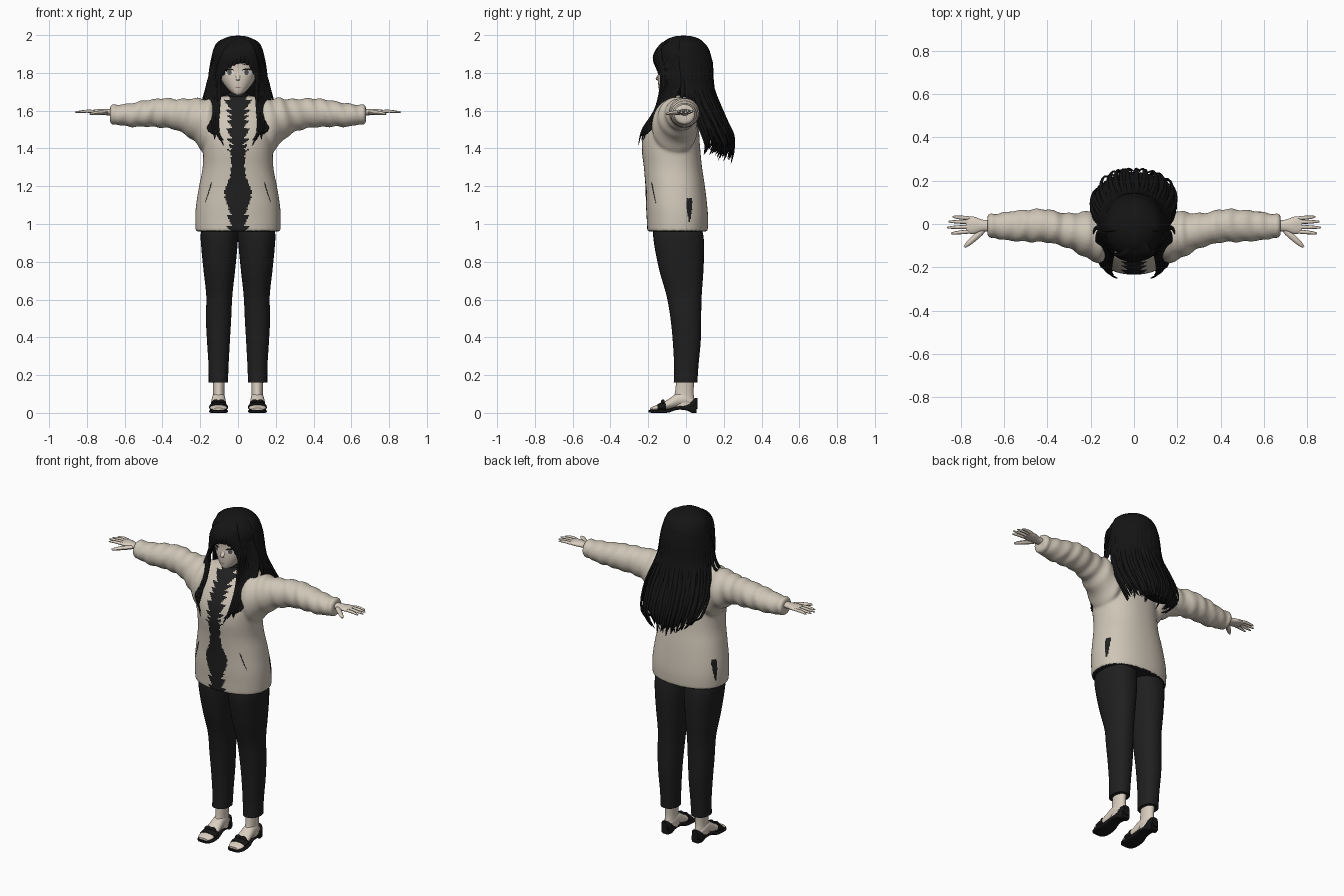
import bpy, bmesh, math, random
from mathutils import Vector
from mathutils.bvhtree import BVHTree

random.seed(4)
if "Cube" in bpy.data.objects:
    bpy.data.objects.remove(bpy.data.objects["Cube"])


def material(name, r, g, b):
    m = bpy.data.materials.new(name)
    m.use_nodes = True
    m.diffuse_color = (r, g, b, 1)
    bsdf = m.node_tree.nodes["Principled BSDF"]
    bsdf.inputs["Base Color"].default_value = (r, g, b, 1)
    bsdf.inputs["Roughness"].default_value = 0.9
    return m


HAIR = material("hair black", .007, .007, .007)
CLOTH = material("charcoal cloth", .014, .014, .014)
CREAM = material("cream jacket", .62, .56, .47)
SKIN = material("pale skin", .69, .61, .52)
SHOE = material("sandal black", .008, .008, .008)
WHITE = material("eye white", .75, .73, .70)
IRIS = material("iris grey", .10, .09, .08)
LIP = material("lip brown", .30, .17, .13)


def spline(rows, n):
    """Smooth samples through a short list of tuples."""
    out, last = [], len(rows) - 1
    for k in range(n + 1):
        f = k / n * last
        i = min(int(f), last - 1)
        t = f - i
        p = [rows[max(0, min(last, i + d))] for d in (-1, 0, 1, 2)]
        out.append([.5 * (2 * b + (c - a) * t + (2 * a - 5 * b + 4 * c - d) * t * t
                          + (3 * b - a - 3 * c + d) * t ** 3) for a, b, c, d in zip(*p)])
    return out


def skin_rings(bm, rings):
    """Join rings of points into a closed tube."""
    vs = [[bm.verts.new(p) for p in r] for r in rings]
    n = len(vs[0])
    for a, b in zip(vs, vs[1:]):
        for i in range(n):
            j = (i + 1) % n
            bm.faces.new((a[i], a[j], b[j], b[i]))
    bm.faces.new(vs[0][::-1])
    bm.faces.new(vs[-1])


def finish(name, bm, mats, mirror=False):
    bmesh.ops.recalc_face_normals(bm, faces=bm.faces)
    me = bpy.data.meshes.new(name)
    bm.to_mesh(me)
    bm.free()
    for m in mats:
        me.materials.append(m)
    ob = bpy.data.objects.new(name, me)
    bpy.context.collection.objects.link(ob)
    if mirror:
        ob.modifiers.new("Mirror", "MIRROR").use_mirror_merge = False
    bpy.ops.object.select_all(action="DESELECT")
    ob.select_set(True)
    bpy.context.view_layer.objects.active = ob
    bpy.ops.object.shade_smooth_by_angle(angle=math.radians(50))
    return ob


def loft(name, axis, rows, mats, n=24, seg=32, p=2.0, wrinkle=0, mirror=False):
    """Rows are (position, low a, high a, low b, high b) across the axis."""
    rings = []
    for t, a0, a1, b0, b1 in spline(rows, n):
        ring = []
        for i in range(seg):
            g = 2 * math.pi * i / seg
            c, s = math.cos(g), math.sin(g)
            k = 1 + wrinkle * math.sin(abs(t) * 85 + 2 * s + c) * (.4 + abs(math.sin(t * 17 + s)))
            a = (a0 + a1) / 2 + (a1 - a0) / 2 * k * math.copysign(abs(c) ** (2 / p), c)
            b = (b0 + b1) / 2 + (b1 - b0) / 2 * k * math.copysign(abs(s) ** (2 / p), s)
            ring.append({"x": (t, a, b), "y": (a, t, b), "z": (a, b, t)}[axis])
        rings.append(ring)
    bm = bmesh.new()
    skin_rings(bm, rings)
    return finish(name, bm, mats, mirror)


def strands(name, paths, mat, normal=None, mirror=False, n=14, tip=.08):
    """Flat tapered tubes, each given as (points, width, thickness)."""
    bm = bmesh.new()
    for pts, w, th in paths:
        path = [Vector(q) for q in spline(pts, n)]
        rings = []
        for k, q in enumerate(path):
            tan = (path[min(k + 1, n)] - path[max(k - 1, 0)]).normalized()
            out = normal or q - Vector((0, -.02, min(q.z, 1.82)))
            side = tan.cross(out).normalized()
            up = side.cross(tan)
            u = k / n
            f = max(tip, min(1, .6 + 2 * u) * math.sqrt(max(0, 1 - u ** 3)))
            rings.append([q + side * w * f * math.cos(i * math.pi / 4)
                          + up * th * f * math.sin(i * math.pi / 4) for i in range(8)])
        skin_rings(bm, rings)
    return finish(name, bm, [mat], mirror)


def surface(ob):
    return BVHTree.FromPolygons([v.co for v in ob.data.vertices],
                                [tuple(f.vertices) for f in ob.data.polygons])


def on_front(tree, x, z, lift=.003):
    return tree.ray_cast(Vector((x, -1, z)), Vector((0, 1, 0)))[0] - Vector((0, lift, 0))


def oval(name, tree, x, z, w, h, mat, lift, bend=0):
    """Thin oval plate on a front surface, optionally arched."""
    bm = bmesh.new()
    mid = bm.verts.new(on_front(tree, x, z + bend, lift))
    rim = []
    for i in range(20):
        c, s = math.cos(i * math.pi / 10), math.sin(i * math.pi / 10)
        rim.append(bm.verts.new(on_front(tree, x + w * c, z + h * s + bend * (1 - c * c), lift)))
    for a, b in zip(rim, rim[1:] + rim[:1]):
        bm.faces.new((mid, a, b))
    return finish(name, bm, [mat], mirror=x != 0)


# Jacket: body, sleeves and cuffs fused into one soft garment
torso = [(z, -w, w, f, b) for z, w, f, b in (
    (.96, .224, -.205, .115), (1.03, .226, -.208, .117), (1.1, .222, -.212, .112),
    (1.2, .206, -.215, .10), (1.3, .187, -.223, .085), (1.4, .185, -.234, .075),
    (1.48, .19, -.224, .07), (1.56, .19, -.187, .07), (1.62, .18, -.14, .068),
    (1.665, .13, -.1, .055), (1.68, .06, -.075, .03))]
sleeve = [(.05, -.14, .04, 1.38, 1.63), (.13, -.18, .055, 1.35, 1.658), (.19, -.172, .06, 1.39, 1.666),
          (.25, -.14, .054, 1.452, 1.664), (.32, -.106, .05, 1.495, 1.662), (.40, -.086, .068, 1.51, 1.666),
          (.50, -.082, .066, 1.515, 1.653), (.58, -.077, .057, 1.515, 1.638), (.655, -.062, .045, 1.53, 1.63)]
cuff = [(.645, -.06, .045, 1.53, 1.632), (.66, -.066, .05, 1.524, 1.636), (.677, -.057, .042, 1.533, 1.627)]
pieces = []
for s in (1, -1):
    for name, rows in (("sleeve", sleeve), ("cuff", cuff)):
        pieces.append(loft(name, "x", [(s * t, *r) for t, *r in rows], [CREAM], n=60,
                           wrinkle=.045 if name == "sleeve" else 0))
jacket = loft("jacket", "z", torso, [CREAM], n=60, seg=96, p=2.25)
for ob in pieces:
    ob.select_set(True)
bpy.ops.object.join()
jacket.modifiers.clear()
fuse = jacket.modifiers.new("Fuse", "REMESH")
fuse.mode, fuse.voxel_size, fuse.use_smooth_shade = "VOXEL", .007, True
soften = jacket.modifiers.new("Soften", "SMOOTH")
soften.factor, soften.iterations = .5, 10
for name in ("Fuse", "Soften"):
    bpy.ops.object.modifier_apply(modifier=name)
jacket.data.materials.clear()
for m in (CREAM, CLOTH):
    jacket.data.materials.append(m)

# Shirt showing through the ragged opening, side vents and dark hem underside
opening = spline([(.046,), (.047,), (.071,), (.038,), (.038,), (.044,), (.046,), (.056,)], 100)
for f in jacket.data.polygons:
    x, y, z = f.center
    u = max(0, min(1, (z - .965) / .7))
    jag = .034 * ((z * 26 + .3 * math.sin(z * 40)) % 1 - .5) * (.2 if 1.06 < z < 1.38 else 1)
    in_front = y < -.03 and abs(x) < opening[int(u * 100)][0] + jag
    vent = abs(x) > .15 and 1.01 < z < 1.135 and abs(y - .018) < min(.005 + .12 * (z - 1.01), .015)
    f.material_index = int(in_front or vent or (f.normal.z < -.8 and z < .98))
body = surface(jacket)
strands("pocket_slits", [([on_front(body, x, z, .001) for x, z in
                           ((.14, 1.22), (.155, 1.17), (.175, 1.11))], .0018, .002)],
        CLOTH, Vector((0, -1, 0)), mirror=True)

# Hands
loft("palms", "x", [(.65, -.035, .018, 1.572, 1.61), (.70, -.035, .02, 1.576, 1.608),
                    (.74, -.046, .034, 1.58, 1.608), (.775, -.042, .034, 1.585, 1.603)],
     [SKIN], n=12, seg=16, mirror=True)
fingers = [([(.755, y, 1.595), (.80, y * 1.1, 1.597), (tip, y * 1.25, 1.592)], .0095, .0085)
           for y, tip in ((-.035, .845), (-.013, .862), (.009, .857), (.027, .838))]
fingers.append(([(.69, -.022, 1.59), (.74, -.068, 1.588), (.783, -.106, 1.582)], .015, .012))
strands("fingers", fingers, SKIN, Vector((0, 0, 1)), mirror=True, tip=.35)

# Trousers
loft("trouser_legs", "z", [(.16, .053, .155, -.065, .06), (.25, .05, .156, -.063, .066),
                           (.38, .043, .164, -.07, .078), (.5, .036, .17, -.082, .08),
                           (.62, .03, .168, -.103, .083), (.75, .016, .182, -.14, .092),
                           (.87, .004, .194, -.165, .096), (.95, -.002, .197, -.174, .09),
                           (1.02, -.01, .18, -.165, .07)],
     [CLOTH], n=40, p=2.25, mirror=True)

# Feet and sandals
loft("ankles", "z", [(.03, .068, .136, -.07, .045), (.07, .07, .134, -.068, .045),
                     (.11, .072, .132, -.058, .04), (.19, .07, .135, -.05, .045)],
     [SKIN], n=12, mirror=True)


def along_foot(name, rows, mat, p=2.0):
    loft(name, "y", [(y, .103 - w, .103 + w, lo, hi) for y, w, lo, hi in rows],
         [mat], n=16, seg=24, p=p, mirror=True)


along_foot("feet", [(.045, .022, .035, .07), (0, .034, .035, .105), (-.04, .036, .03, .108),
                    (-.08, .04, .02, .082), (-.13, .045, .014, .05), (-.17, .044, .012, .036),
                    (-.19, .028, .012, .026)], SKIN)
along_foot("sandal_soles", [(.055, .026, .0, .05), (.03, .034, .0, .05), (.0, .034, .014, .044),
                            (-.05, .037, .016, .034), (-.10, .046, 0, .02), (-.17, .049, 0, .016),
                            (-.198, .03, .002, .014)], SHOE, 4)
along_foot("heel_cups", [(.06, .02, .02, .078), (.045, .031, .02, .076), (.022, .036, .02, .055)], SHOE, 3)
along_foot("toe_straps", [(-.105, .046, .008, .062), (-.128, .05, .008, .056), (-.15, .05, .008, .046)], SHOE)
strands("strap_bows", [([(.103, -.122, .058), (.103 + s * .02, -.124, .064), (.103 + s * .038, -.118, .052)],
                        .011, .007) for s in (-1, 1)], SHOE, Vector((0, -.5, 1)), mirror=True, tip=.5)

# High collar and head
loft("shirt_collar", "z", [(1.58, -.07, .07, -.125, .04), (1.64, -.058, .058, -.094, .035),
                           (1.695, -.053, .053, -.085, .03)], [CLOTH], n=12)
head = loft("head", "z", [(z, -w, w, f, b) for z, w, f, b in (
    (1.683, .012, -.132, -.09), (1.697, .036, -.14, -.04), (1.73, .067, -.146, .02),
    (1.77, .091, -.148, .06), (1.82, .103, -.146, .075), (1.88, .106, -.146, .08),
    (1.94, .08, -.11, .06))], [SKIN], n=40, seg=48, p=2.2)
face = surface(head)
strands("nose", [([(0, -.138, 1.81), (0, -.146, 1.785), (0, -.156, 1.768), (0, -.14, 1.758)], .012, .005)],
        SKIN, Vector((0, -1, .2)))
oval("eye_whites", face, .047, 1.803, .026, .015, WHITE, .002)
oval("irises", face, .045, 1.803, .012, .014, IRIS, .004)
oval("lashes", face, .048, 1.814, .028, .004, HAIR, .006, .006)
oval("brows", face, .046, 1.841, .024, .0025, HAIR, .003, .005)
oval("mouth", face, 0, 1.722, .016, .0022, LIP, .003)

# Hair: crown, long back mass, then loose strands
loft("hair_crown", "z", [(z, -w, w, f, b) for z, w, f, b in (
    (1.85, .135, -.156, .132), (1.9, .134, -.158, .13), (1.94, .118, -.143, .113),
    (1.975, .085, -.105, .078), (1.993, .045, -.06, .035), (1.997, .006, -.02, -.005))],
     [HAIR], seg=48)
loft("hair_back", "z", [(z, -w, w, f, b) for z, w, f, b in (
    (1.88, .135, -.1, .128), (1.76, .142, -.085, .136), (1.68, .146, -.04, .152),
    (1.6, .155, .03, .19), (1.52, .15, .085, .225), (1.44, .125, .13, .24), (1.38, .08, .165, .235))],
     [HAIR], seg=48)
back = []
for i in range(64):
    a = -1.65 + 3.3 * i / 63
    s, c, r = math.sin(a), math.cos(a), random.uniform(-1, 1)
    flick, deep = .014 * random.uniform(-1, 1), random.choice((0, 0, .035, .07))
    back.append(([(0, -.02, 1.987), (.1 * s, -.015 + .095 * c, 1.963), (.137 * s, -.015 + .147 * c, 1.87),
                  (.158 * s, .005 + .14 * c, 1.72), (.186 * s + flick, .085 + .125 * c - deep * .3, 1.56),
                  (.168 * s + flick, .16 + .095 * c - deep * .7, 1.44 + .02 * r),
                  (.125 * s - flick, .17 + .07 * c - deep, 1.345 + .03 * r + .05 * s * s)], .012, .007))
strands("hair_back_strands", back, HAIR, n=20)

# Front locks that frame the face and hang over the chest
side = []
for i in range(12):
    u, r, q = i / 11, random.uniform(-1, 1), random.uniform(-1, 1)
    side.append(([(.088 + .03 * u, -.115 + .06 * u, 1.90), (.10 + .045 * u, -.13 + .095 * u, 1.80),
                  (.096 + .073 * u, -.135 + .09 * u, 1.71), (.102 + .07 * u, -.165 + .05 * u, 1.60),
                  (.105 + .04 * u + .01 * r, -.23 + .04 * u, 1.50),
                  (.082 + .055 * u + .012 * q, -.252 + .045 * u, 1.41 + .05 * abs(r) + .04 * u)],
                 .0085 + .003 * u, .006))
side.append(([(.125, -.03, 1.88), (.155, -.02, 1.76), (.178, -.02, 1.68), (.19, -.05, 1.65)], .012, .007))
strands("hair_side_locks", side, HAIR, mirror=True, n=18, tip=.12)


def brow_y(x):
    return -.015 - .152 * math.sqrt(1 - (x / .15) ** 2)


# Swept fringe parted to one side
fringe = []
for x, z in ((-.112, 1.70), (-.10, 1.73), (-.088, 1.76), (-.075, 1.785), (-.06, 1.808), (-.042, 1.825),
             (-.022, 1.838), (0, 1.848), (.025, 1.852), (.05, 1.842), (.07, 1.82), (.083, 1.79),
             (.094, 1.75), (.106, 1.71)):
    m = .03 + (x - .03) * .75
    fringe.append(([(.025, -.05, 1.985), (.03 + (x - .03) * .45, -.128, 1.95), (m, brow_y(m), 1.895),
                    (x, brow_y(x), (z + 1.87) / 2), (x * 1.02, brow_y(x) + .004, z)], .017, .007))
strands("hair_fringe", fringe, HAIR)
